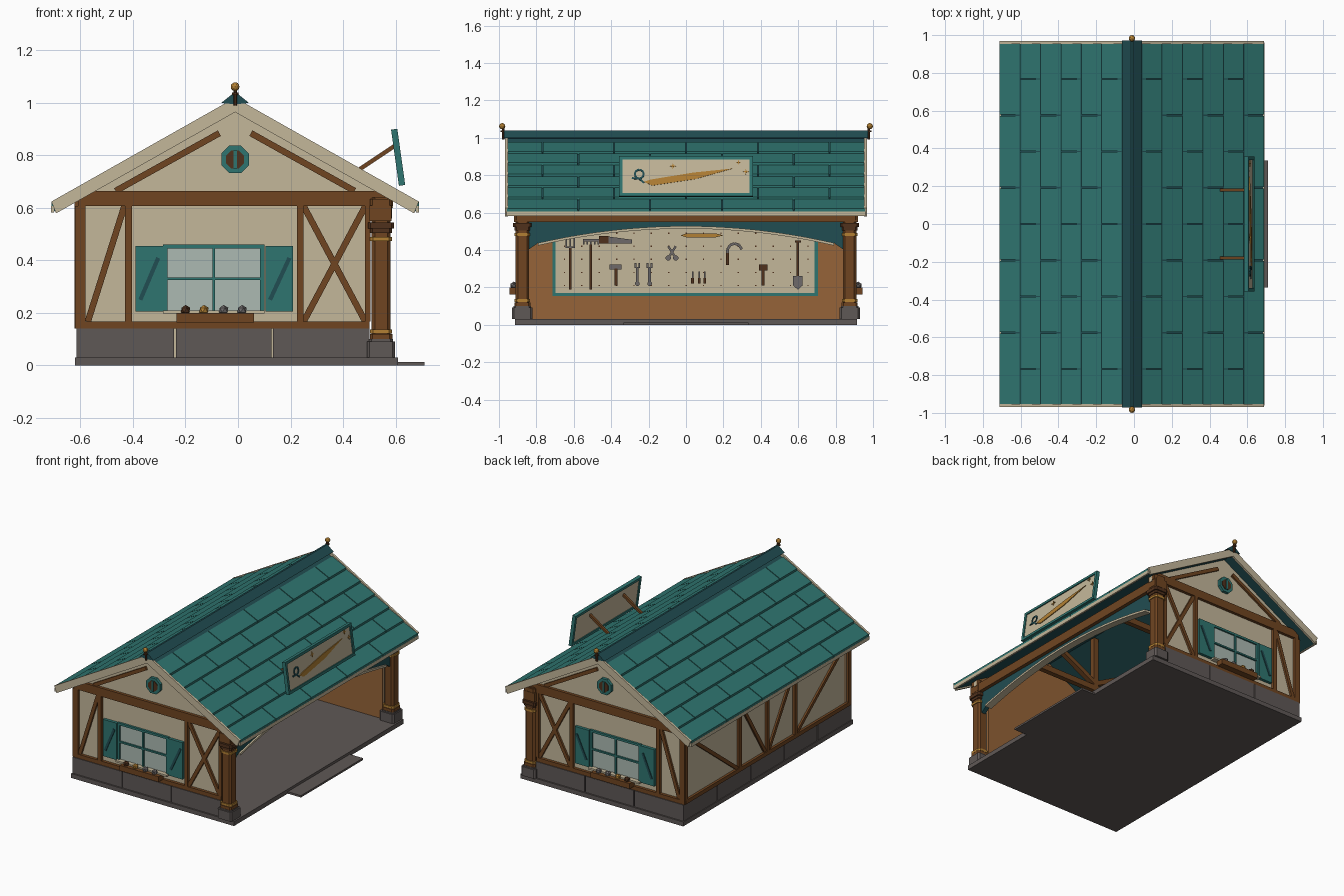
import bpy, bmesh, math
from mathutils import Vector, Matrix


def mat(name, r, g, b):
    m = bpy.data.materials.new(name)
    m.diffuse_color = [((c / 255 + 0.055) / 1.055) ** 2.4 for c in (r, g, b)] + [1]
    return m


TEAL, DTEAL = mat("teal", 47, 117, 112), mat("dark_teal", 33, 77, 82)
CREAM, TAN = mat("cream", 196, 183, 154), mat("tan_wood", 150, 100, 56)
BROWN, DARK = mat("brown_timber", 112, 69, 33), mat("dark_wood", 80, 49, 28)
STONE, METAL = mat("stone", 95, 88, 86), mat("metal", 110, 106, 106)
GOLD, GLASS = mat("gold", 178, 128, 52), mat("glass", 172, 186, 178)

C = -0.011                      # ridge position in x
SL = 0.565                      # roof slope


def H(d):
    return 1.0 - SL * d


# 2D outlines
def rect(u0, u1, v0, v1):
    return [(u0, v0), (u1, v0), (u1, v1), (u0, v1)]


def strip(p, q, w):
    p, q = Vector(p), Vector(q)
    n = (q - p).normalized().orthogonal() * w / 2
    return [tuple(p + n), tuple(q + n), tuple(q - n), tuple(p - n)]


def ngon(u, v, r, n=8, turn=0.5):
    return [(u + r * math.cos((i + turn) * math.tau / n),
             v + r * math.sin((i + turn) * math.tau / n)) for i in range(n)]


def chamfered(u, v, h, c):
    return [(u + a, v + b) for a, b in ((h, -h + c), (h, h - c), (h - c, h), (c - h, h),
                                        (-h, h - c), (-h, c - h), (c - h, -h), (h - c, -h))]


# Extrude outlines along one axis into a single named part
def part(name, m, shapes, axis, a0=0, a1=0, mirror=False, matrix=None):
    bm = bmesh.new()
    for s in shapes:
        pts, b0, b1 = s if isinstance(s, tuple) else (s, a0, a1)
        for f in ((1, -1) if mirror else (1,)):
            def at(p, a):
                co = {"x": (a, p[0], p[1]), "y": (p[0], a, p[1]), "z": (p[0], p[1], a)}[axis]
                return (co[0], co[1] * f, co[2])
            lo = [bm.verts.new(at(p, b0)) for p in pts]
            hi = [bm.verts.new(at(p, b1)) for p in pts]
            bm.faces.new(lo)
            bm.faces.new(hi)
            for i in range(len(pts)):
                j = (i + 1) % len(pts)
                bm.faces.new((lo[i], lo[j], hi[j], hi[i]))
    finish(name, m, bm, matrix)


def balls(name, m, centres, r, sub=1):
    bm = bmesh.new()
    for c in centres:
        for f in (1, -1):
            bmesh.ops.create_icosphere(bm, subdivisions=sub, radius=r,
                                       matrix=Matrix.Translation((c[0], c[1] * f, c[2])))
    finish(name, m, bm)


def finish(name, m, bm, matrix=None):
    bmesh.ops.recalc_face_normals(bm, faces=bm.faces)
    if matrix:
        bm.transform(matrix)
    me = bpy.data.meshes.new(name)
    bm.to_mesh(me)
    bm.free()
    me.materials.append(m)
    bpy.context.collection.objects.link(bpy.data.objects.new(name, me))


# Floor, step and plinth blocks
part("floor_slab", STONE, [rect(-0.62, 0.61, -0.915, 0.915)], "z", 0, 0.03)
part("entry_step", STONE, [rect(0.61, 0.71, -0.335, 0.335)], "z", 0, 0.013)
part("end_plinth", STONE, [rect(a, b, 0.03, 0.14) for a, b in
     ((-0.615, -0.243), (-0.237, 0.127), (0.133, 0.5))], "y", 0.86, 0.905, True)
part("side_plinth", STONE, [rect(-0.9 + 0.36 * i + 0.003, -0.54 + 0.36 * i - 0.003, 0.03, 0.14)
     for i in range(5)], "x", -0.615, -0.59)

# Walls and inner lining
gable = [(-0.605, 0.03), (0.5, 0.03), (0.5, 0.6), (0.59, 0.6), (0.59, H(0.601) - 0.02),
         (C, H(0) - 0.02), (-0.605, H(0.594) - 0.02)]
part("end_wall", CREAM, [gable], "y", 0.855, 0.88, True)
part("end_lining", TAN, [gable], "y", 0.845, 0.855, True)
part("side_wall", CREAM, [rect(-0.88, 0.88, 0.03, 0.64)], "x", -0.605, -0.58)
part("side_lining", TAN, [rect(-0.85, 0.85, 0.03, 0.64)], "x", -0.58, -0.57)

# Timber framing of the two gable ends
part("end_timbers", BROWN, [
    rect(-0.62, 0.5, 0.14, 0.167), rect(-0.61, 0.59, 0.607, 0.665),
    rect(-0.62, -0.58, 0.167, 0.607), rect(-0.43, -0.404, 0.167, 0.607),
    rect(0.225, 0.25, 0.167, 0.607), rect(0.483, 0.505, 0.167, 0.607)], "y", 0.87, 0.9, True)
part("end_braces", BROWN, [
    strip((-0.572, 0.167), (-0.433, 0.607), 0.024),
    strip((0.25, 0.167), (0.485, 0.607), 0.024), strip((0.25, 0.607), (0.485, 0.167), 0.024),
    strip((C - 0.455, 0.665), (C - 0.06, 0.885), 0.024),
    strip((C + 0.455, 0.665), (C + 0.06, 0.885), 0.024)], "y", 0.87, 0.894, True)

# Timber framing of the closed side
side = [rect(-0.89, 0.89, 0.14, 0.167), rect(-0.89, 0.89, 0.585, 0.63)]
side += [rect(y - 0.014, y + 0.014, 0.167, 0.585) for y in (-0.88, -0.3, 0, 0.3, 0.88)]
part("side_timbers", BROWN, side, "x", -0.622, -0.6)
part("side_braces", BROWN, [strip((s * a, 0.585), (s * b, 0.167), 0.024) for s in (1, -1)
     for a, b in ((0.86, 0.32), (0.28, 0.02))], "x", -0.617, -0.6)

# Windows, shutters and planters
part("window_glass", GLASS, [rect(-0.275, 0.09, 0.21, 0.45)], "y", 0.87, 0.884, True)
part("window_frame", TEAL, [
    rect(-0.285, -0.268, 0.205, 0.46), rect(0.083, 0.1, 0.205, 0.46),
    rect(-0.268, 0.083, 0.445, 0.46), rect(-0.268, 0.083, 0.325, 0.336),
    rect(-0.098, -0.087, 0.21, 0.445)], "y", 0.87, 0.895, True)
part("shutters", TEAL, [rect(-0.39, -0.286, 0.205, 0.456), rect(0.104, 0.21, 0.205, 0.456)],
     "y", 0.87, 0.9, True)
part("shutter_slots", DTEAL, [strip((-0.372, 0.25), (-0.304, 0.41), 0.016),
     strip((0.122, 0.25), (0.196, 0.41), 0.016)], "y", 0.9, 0.905, True)
part("window_sill", CREAM, [rect(-0.285, 0.1, 0.198, 0.21)], "y", 0.87, 0.915, True)
part("planter", BROWN, [rect(-0.235, 0.06, 0.163, 0.2)], "y", 0.89, 0.943, True)
for n, m, xs in (("wood_pot", DARK, [-0.2]), ("gold_pot", GOLD, [-0.13]), ("metal_pots", METAL, [-0.055, 0.015])):
    balls(n, m, [(x, 0.92, 0.211) for x in xs], 0.02)
part("gable_window_frame", TEAL, [ngon(C, 0.785, 0.057)], "y", 0.87, 0.9, True)
part("gable_window_pane", DARK, [ngon(C, 0.785, 0.037)], "y", 0.9, 0.904, True)
part("gable_window_bar", TEAL, [rect(C - 0.007, C + 0.007, 0.75, 0.82)], "y", 0.9, 0.909, True)

# Columns of the open side
X, Y = 0.545, 0.875
part("column_base", STONE, [(chamfered(X, Y, 0.054, 0.01), 0.03, 0.092),
     (chamfered(X, Y, 0.046, 0.01), 0.092, 0.1)], "z", mirror=True)
part("column_shaft", BROWN, [(chamfered(X, Y, 0.036, 0.012), 0.1, 0.64),
     (chamfered(X, Y, 0.043, 0.01), 0.1, 0.12), (chamfered(X, Y, 0.042, 0.01), 0.56, 0.635)],
     "z", mirror=True)
part("column_cap", DARK, [(chamfered(X, Y, 0.05, 0.01), 0.522, 0.545),
     (chamfered(X, Y, 0.042, 0.01), 0.505, 0.522)], "z", mirror=True)
part("column_bands", GOLD, [(chamfered(X, Y, 0.042, 0.012), z, z + 0.015) for z in (0.122, 0.475)],
     "z", mirror=True)

# Header beam and arch
arc = [(y, 0.528 - 0.09 * (y / 0.79) ** 2) for y in (-0.79 + 1.58 * i / 20 for i in range(21))]
part("header_beam", BROWN, [rect(-0.92, 0.92, 0.55, 0.61)], "x", 0.5, 0.585)
part("arch_spandrel", DTEAL, [[(-0.845, 0.55), (-0.845, 0.4)] + arc + [(0.845, 0.4), (0.845, 0.55)]],
     "x", 0.53, 0.56)
part("arch_trim", CREAM, [arc + [(y, z - 0.014) for y, z in reversed(arc)]], "x", 0.522, 0.572)

# Roof trusses
part("trusses", BROWN, [rect(-0.58, 0.53, 0.575, 0.615), rect(C - 0.018, C + 0.018, 0.615, 0.96),
     strip((C, 0.63), (C + 0.3, 0.79), 0.03), strip((C, 0.63), (C - 0.3, 0.79), 0.03)],
     "y", 0.385, 0.42, True)


# Roof deck, shingles, barge boards, fascia, ridge and finials
def chevron(d, top, depth, cut=0):
    e = d - cut
    return [(C - d, H(d) + top), (C, H(0) + top), (C + d, H(d) + top),
            (C + e, H(e) + top - depth), (C, H(0) + top - depth), (C - e, H(e) + top - depth)]


part("roof_deck", DTEAL, [chevron(0.693, 0.002, 0.026)], "y", -0.957, 0.957)
tiles = []
for s in (1, -1):
    for i in range(6):
        d1 = 0.7 - 0.108 * i
        d0 = d1 - 0.105
        row = [(C + s * d, H(d) + h) for d, h in ((d0, 0), (d1, 0), (d1, 0.018), (d0, 0.008))]
        L, y = 0.384, -0.96 - (i % 2) * 0.192
        while y < 0.95:
            tiles.append((row, max(y, -0.96) + 0.003, min(y + L, 0.96) - 0.003))
            y += L
part("shingles", TEAL, tiles, "y")
part("barge_boards", CREAM, [chevron(0.7, 0.02, 0.055, 0.018)], "y", 0.953, 0.968, True)
part("fascia", CREAM, [rect(C + s * 0.695 - 0.006, C + s * 0.695 + 0.006, 0.583, 0.607) for s in (1, -1)],
     "y", -0.96, 0.96)
part("ridge_cap", DTEAL, [[(C - 0.053, 1.0), (C - 0.006, 1.038), (C + 0.006, 1.038), (C + 0.053, 1.0),
     (C, 0.995)]], "y", -0.972, 0.972)
part("finial_stem", DARK, [(ngon(C, 0.978, 0.007), 0.99, 1.05), (ngon(C, 0.981, 0.013), 1.03, 1.04)],
     "z", mirror=True)
balls("finial_ball", GOLD, [(C, 0.983, 1.062)], 0.017, 2)

# Hanging sign, tilted outward at the bottom
T = Matrix.Translation((0.61, 0, 0.793)) @ Matrix.Rotation(math.radians(-8), 4, "Y")
part("sign_panel", CREAM, [rect(-0.345, 0.345, -0.098, 0.098)], "x", -0.006, 0.005, matrix=T)
part("sign_frame", TEAL, [rect(-0.357, 0.357, v, v + 0.018) for v in (-0.108, 0.09)] +
     [rect(u, u + 0.018, -0.09, 0.09) for u in (-0.357, 0.339)], "x", -0.012, 0.012, matrix=T)
stars = [[(u + r * math.cos(k * math.pi / 4), v + r * math.sin(k * math.pi / 4))
          for k, r in enumerate((R, R * 0.3) * 4)]
         for u, v, R in ((-0.07, 0.055, 0.018), (0.28, 0.075, 0.014), (0.32, 0.025, 0.016))]
part("sign_tool", GOLD, [[(-0.225, -0.03), (-0.18, -0.05), (0.05, -0.015), (0.25, 0.042),
     (0.04, 0.02), (-0.19, -0.018)]] + stars, "x", 0.005, 0.01, matrix=T)
ring = ngon(-0.25, 0.012, 0.024, 10)
part("sign_curl", DTEAL, [strip(ring[i], ring[(i + 1) % 10], 0.01) for i in range(10)] +
     [strip((-0.29, -0.01), (-0.25, -0.012), 0.01), strip((-0.25, -0.012), (-0.225, -0.035), 0.01)],
     "x", 0.005, 0.01, matrix=T)
part("sign_brackets", BROWN, [strip((0.455, 0.742), (0.602, 0.84), 0.016)], "y", 0.172, 0.188, True)

# Tool board
part("board_frame", TEAL, [rect(-0.715, 0.705, 0.155, 0.56)], "x", -0.57, -0.562)
part("board", CREAM, [rect(-0.698, 0.688, 0.17, 0.545)], "x", -0.562, -0.556)
part("board_pegs", DARK, [ngon(-0.65 + 0.093 * i, 0.21 + 0.07 * j, 0.005, 4)
     for i in range(15) for j in range(5)], "x", -0.556, -0.553)
part("tool_handles", DARK, [
    rect(-0.625, -0.613, 0.19, 0.41), rect(-0.515, -0.503, 0.19, 0.43), rect(0.592, 0.604, 0.26, 0.45),
    rect(0.582, 0.614, 0.44, 0.452), rect(-0.465, -0.415, 0.435, 0.475), rect(-0.383, -0.367, 0.21, 0.3),
    rect(0.405, 0.42, 0.21, 0.29), rect(0.39, 0.437, 0.29, 0.322), rect(0.215, 0.231, 0.32, 0.385)] +
    [rect(y - 0.007, y + 0.007, 0.22, 0.25) for y in (0.035, 0.07, 0.1)], "x", -0.556, -0.54)
hook = [(0.26 + 0.04 * math.cos(a), 0.39 + 0.045 * math.sin(a)) for a in
        (math.pi * (1.1 - 0.2 * k) for k in range(6))]
metal = [strip(hook[k], hook[k + 1], 0.014) for k in range(5)]
metal += [rect(y - 0.004, y + 0.004, 0.41, 0.475) for y in (-0.64, -0.619, -0.598)]
metal += [rect(-0.644, -0.594, 0.41, 0.42), rect(-0.55, -0.465, 0.445, 0.458)]
metal += [rect(-0.55 + 0.019 * k, -0.542 + 0.019 * k, 0.43, 0.446) for k in range(5)]
metal += [[(-0.415, 0.435), (-0.29, 0.435), (-0.29, 0.455), (-0.415, 0.472)], rect(-0.41, -0.345, 0.295, 0.322),
          [(0.573, 0.262), (0.573, 0.21), (0.598, 0.188), (0.623, 0.21), (0.623, 0.262)],
          strip((-0.095, 0.42), (-0.06, 0.365), 0.012), strip((-0.055, 0.42), (-0.09, 0.365), 0.012),
          ngon(-0.095, 0.357, 0.015), ngon(-0.055, 0.357, 0.015)]
for y in (-0.26, -0.195):
    metal += [rect(y - 0.007, y + 0.007, 0.22, 0.31), ngon(y, 0.22, 0.013),
              rect(y - 0.015, y - 0.005, 0.305, 0.33), rect(y + 0.005, y + 0.015, 0.305, 0.33)]
metal += [rect(y - 0.004, y + 0.004, 0.25, 0.285) for y in (0.035, 0.07, 0.1)]
part("tool_heads", METAL, metal, "x", -0.556, -0.543)
part("wall_pencil", GOLD, [[(-0.03, 0.478), (0, 0.468), (0.16, 0.468), (0.2, 0.478), (0.16, 0.488), (0, 0.488)]],
     "x", -0.556, -0.543)
